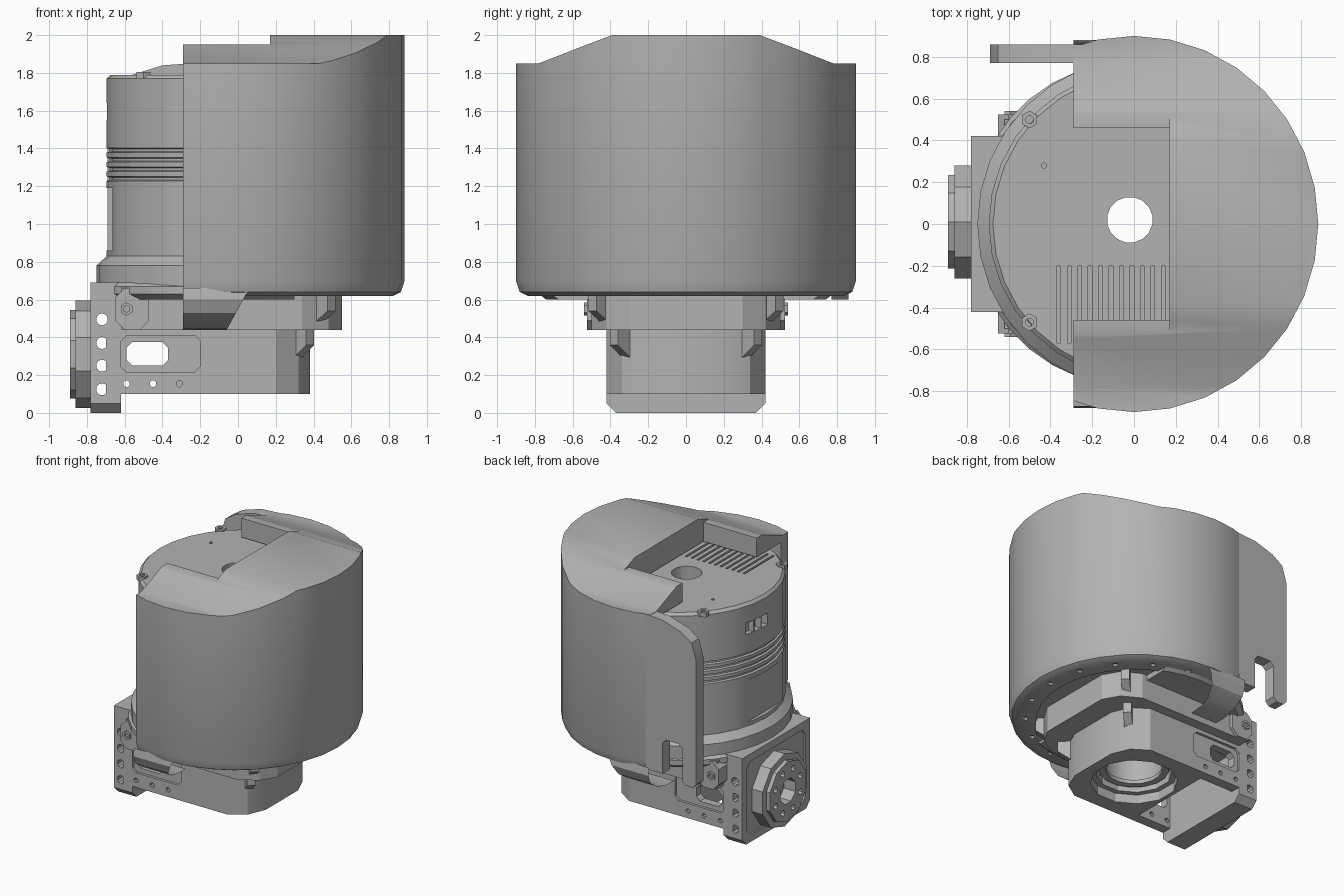
import bpy, bmesh, math
from mathutils import Vector

if "Cube" in bpy.data.objects:
    bpy.data.objects.remove(bpy.data.objects["Cube"])

grey = bpy.data.materials.new("machined_grey")
grey.use_nodes = True
GREY = (0.45, 0.45, 0.45, 1)
grey.diffuse_color = GREY
grey.node_tree.nodes["Principled BSDF"].inputs["Base Color"].default_value = GREY
parts = []


def make(name, bm, part=True):
    bmesh.ops.recalc_face_normals(bm, faces=bm.faces[:])
    mesh = bpy.data.meshes.new(name)
    bm.to_mesh(mesh)
    bm.free()
    mesh.materials.append(grey)
    ob = bpy.data.objects.new(name, mesh)
    bpy.context.scene.collection.objects.link(ob)
    if part:
        parts.append(ob)
    return ob


def prism(name, pts, axis, a, b, part=True):
    """Extrude a 2D outline along an axis from a to b."""
    place = {"x": lambda u, v, w: (w, u, v),
             "y": lambda u, v, w: (u, w, v),
             "z": lambda u, v, w: (u, v, w)}[axis]
    bm = bmesh.new()
    ends = [[bm.verts.new(place(u, v, w)) for u, v in pts] for w in (a, b)]
    bm.faces.new(ends[0])
    bm.faces.new(ends[1][::-1])
    n = len(pts)
    for i in range(n):
        j = (i + 1) % n
        bm.faces.new((ends[0][i], ends[0][j], ends[1][j], ends[1][i]))
    return make(name, bm, part)


def ngon(n, r, u=0, v=0):
    return [(u + r * math.cos(math.tau * (i + .5) / n),
             v + r * math.sin(math.tau * (i + .5) / n)) for i in range(n)]


def rect(u0, u1, v0, v1, c=0):
    """Rectangle, with chamfered corners when c is given."""
    if not c:
        return [(u0, v0), (u1, v0), (u1, v1), (u0, v1)]
    return [(u0 + c, v0), (u1 - c, v0), (u1, v0 + c), (u1, v1 - c),
            (u1 - c, v1), (u0 + c, v1), (u0, v1 - c), (u0, v0 + c)]


def lathe(name, profile, steps=36, x=0, sx=1):
    bm = bmesh.new()
    rings = []
    for i in range(steps):
        t = math.tau * i / steps
        rings.append([bm.verts.new((x + sx * r * math.cos(t), r * math.sin(t), z))
                      for r, z in profile])
    n = len(profile)
    for i in range(steps):
        p, q = rings[i], rings[(i + 1) % steps]
        for k in range(n):
            m = (k + 1) % n
            if profile[k][0] or profile[m][0]:
                bm.faces.new((p[k], p[m], q[m], q[k]))
    bmesh.ops.remove_doubles(bm, verts=bm.verts[:], dist=1e-5)
    return make(name, bm)


def cutter(pts, axis, a, b):
    return prism("cutter", pts, axis, a, b, False)


def cut(ob, cutters, op="DIFFERENCE"):
    for c in cutters:
        c.hide_render = True
        m = ob.modifiers.new("cut", "BOOLEAN")
        m.operation, m.object, m.solver = op, c, "EXACT"
    bpy.context.view_layer.update()
    mesh = bpy.data.meshes.new_from_object(
        ob.evaluated_get(bpy.context.evaluated_depsgraph_get()))
    ob.modifiers.clear()
    ob.data = mesh
    for c in cutters:
        bpy.data.objects.remove(c)


def shaft(r=.11):
    return cutter(ngon(16, r, -.02, .02), "z", -1, 3)


# Cowl: hollow half drum with a sloped crown and bottom flange
cowl = lathe("cowl", [(.7, .62), (.84, .62), (.88, .64), (.9, .7), (.9, 2.1), (0, 2.1),
                      (0, 1.8), (.82, 1.8), (.82, .68), (.7, .68)], 32, sx=.98)
crown = [(-.95, .5), (.95, .5), (.95, 1.85), (.78, 1.85), (.55, 1.94), (.39, 2)]
crown += [(-y, z) for y, z in crown[:1:-1]]
cut(cowl, [cutter(crown, "x", -.29, 1)], "INTERSECT")
cut(cowl, [cutter(rect(-.4, .17, -.46, .46), "z", 1.7, 2.2),
           cutter(rect(-.4, .17, -1, 1), "z", 1.95, 2.2)])
holes = []
for i in range(9):
    t = math.radians(-80 + 20 * i)
    holes.append(cutter(ngon(8, .022, .77 * math.cos(t), .77 * math.sin(t)), "z", .5, .66))
cut(cowl, holes)

# Rear side plate with a hooked tongue
prism("side_plate", [(-.25, .64), (-.4, .64), (-.4, .88), (-.43, .91), (-.54, .91), (-.57, .88),
                     (-.57, .63), (-.6, .6), (-.66, .6), (-.69, .63), (-.69, 1.6), (-.65, 1.73),
                     (-.56, 1.79), (-.4, 1.84), (-.25, 1.85)], "y", .77, .86)

# Curved skirts under both cowl ends
for side, s in (("front", -1), ("rear", 1)):
    bm = bmesh.new()
    rows = []
    for y, z in [(.87, .66), (.88, .6), (.85, .53), (.76, .47), (.67, .445), (.56, .44)]:
        rows.append([bm.verts.new((x, s * y, z)) for x in (-.29, -.06 + (z - .44) * .55)])
    for p, q in zip(rows, rows[1:]):
        bm.faces.new((p[0], p[1], q[1], q[0]))
    bmesh.ops.solidify(bm, geom=bm.faces[:], thickness=.025)
    make(side + "_skirt", bm)

# Motor can with grooves, flat panel, sockets, vent slots and shaft hole
side = [(0, .64), (.8, .64), (.8, .78), (.745, .83)]
for z in (1.24, 1.29, 1.34, 1.39):
    side += [(.745, z - .012), (.73, z - .006), (.73, z + .006), (.745, z + .012)]
motor = lathe("motor_can", side + [(.745, 1.77), (.725, 1.79), (0, 1.79)], 32, x=.05)
tools = [shaft(), cutter(rect(-.3, .3, .86, 1.19, .04), "x", -1, -.665),
         cutter(ngon(8, .013, -.43, .28), "z", 1.75, 1.9)]
tools += [cutter(rect(y, y + .07, 1.55, 1.64), "x", -1, -.64) for y in (-.02, .06, .14)]
for i in range(11):
    x = -.36 + .05 * i
    tools.append(cutter(rect(x - .009, x + .009, -.57, -.2), "z", 1.74, 1.9))
cut(motor, tools)

# Hex screws on the motor top
for name, y in (("front", -.47), ("rear", .5)):
    screw = prism(name + "_top_screw", ngon(6, .042, -.5, y), "z", 1.77, 1.805)
    cut(screw, [cutter(ngon(8, .02, -.5, y), "z", 1.785, 1.9)])

# Base ring and collar
ring = lathe("base_ring", [(0, .6), (.74, .6), (.78, .63), (.78, .67), (.76, .69), (0, .69)])
cut(ring, [shaft()])
cut(ring, [cutter(rect(-1, .3, -.9, .9), "z", 0, 1)], "INTERSECT")
collar = prism("collar", [(-.62, -.5), (.34, -.5), (.48, -.42), (.55, -.3), (.55, .3), (.48, .42),
                          (.34, .5), (-.62, .5)], "z", .44, .66)
cut(collar, [shaft()])

# Gearbox: chamfered block with bearing bore, open pocket and side windows
box = prism("gearbox", [(-.7, -.42), (.2, -.42), (.32, -.34), (.38, -.2), (.38, .2), (.32, .34),
                        (.2, .42), (-.7, .42)], "z", .1, .44)
tools = [shaft(), cutter(ngon(12, .31, 0, 0), "z", 0, .17),
         cutter(ngon(12, .27, 0, 0), "z", 0, .24), cutter(ngon(16, .22, 0, 0), "z", 0, .4),
         cutter(rect(-.62, -.33, -.34, .34), "z", 0, .41),
         cutter(rect(-.59, -.37, .25, .375, .03), "y", -1, 1)]
for s in (-1, 1):
    a, b = sorted((s * .4, s * .6))
    tools.append(cutter(rect(-.62, -.2, .215, .41, .03), "y", a, b))
    tools += [cutter(ngon(8, .018, x, .155), "y", a - .1, b + .1) for x in (-.59, -.45, -.31)]
cut(box, tools)

# Bearing race in the bore
race = prism("bearing_race", ngon(16, .25), "z", .2, .23)
cut(race, [cutter(ngon(16, .2), "z", 0, 1)])

# Diagonal ribs on collar and gearbox
for s, name in ((-1, "front"), (1, "rear")):
    for level, r0, r1, z0, z1 in (("collar", .5, .7, .46, .64), ("gearbox", .36, .54, .28, .45)):
        d = Vector((1, s)).normalized()
        n = Vector((-d.y, d.x)) * .03
        foot = r0 + .4 * (r1 - r0)
        bm = bmesh.new()
        for r, z in ((r0, z0), (foot, z0), (r1, z0 + .08), (r1, z1), (r0, z1)):
            for k in (-1, 1):
                p = d * r + n * k
                bm.verts.new((p.x, p.y, z))
        bmesh.ops.convex_hull(bm, input=bm.verts[:])
        bmesh.ops.dissolve_limit(bm, angle_limit=.02, verts=bm.verts[:], edges=bm.edges[:])
        make(name + "_" + level + "_rib", bm)

# Mounting ears with socket screws
for name, s in (("front", -1), ("rear", 1)):
    a, b = sorted((s * .4, s * .525))
    prism(name + "_ear", rect(-.65, -.47, .44, .66, .05), "y", a, b)
    a, b = sorted((s * .5, s * .54))
    bolt = prism(name + "_ear_bolt", ngon(6, .035, -.59, .55), "y", a, b)
    cut(bolt, [cutter(ngon(6, .018, -.59, .55), "y", s * .525, s * .6)])

# Mounting bracket with cross holes and recessed face
bracket = prism("bracket", [(-.37, 0), (.37, 0), (.42, .05), (.42, .69), (-.42, .69), (-.42, .05)],
                "x", -.78, -.62)
tools = [cutter(ngon(10, .032, -.72, z), "y", -1, 1) for z in (.125, .25, .37, .495)]
tools.append(cutter(rect(-.36, .36, .06, .63, .04), "x", -1, -.768))
cut(bracket, tools)

# Output hub: stepped decagon with centre bore and bolt circle
for name, r, a, b in (("hub_flange", .285, -.86, -.75), ("hub_cap", .235, -.89, -.85)):
    hub = prism(name, ngon(10, r, .01, .31), "x", a, b)
    tools = [cutter(ngon(8, .1, .01, .31), "x", -1, -.79)]
    tools += [cutter(ngon(8, .024, u, v), "x", -1, -.82) for u, v in ngon(8, .165, .01, .31)]
    cut(hub, tools)

# Smooth rounded walls, keep hard edges
bpy.ops.object.select_all(action="DESELECT")
for ob in parts:
    ob.select_set(True)
bpy.context.view_layer.objects.active = parts[0]
bpy.ops.object.shade_smooth_by_angle(angle=math.radians(28))
